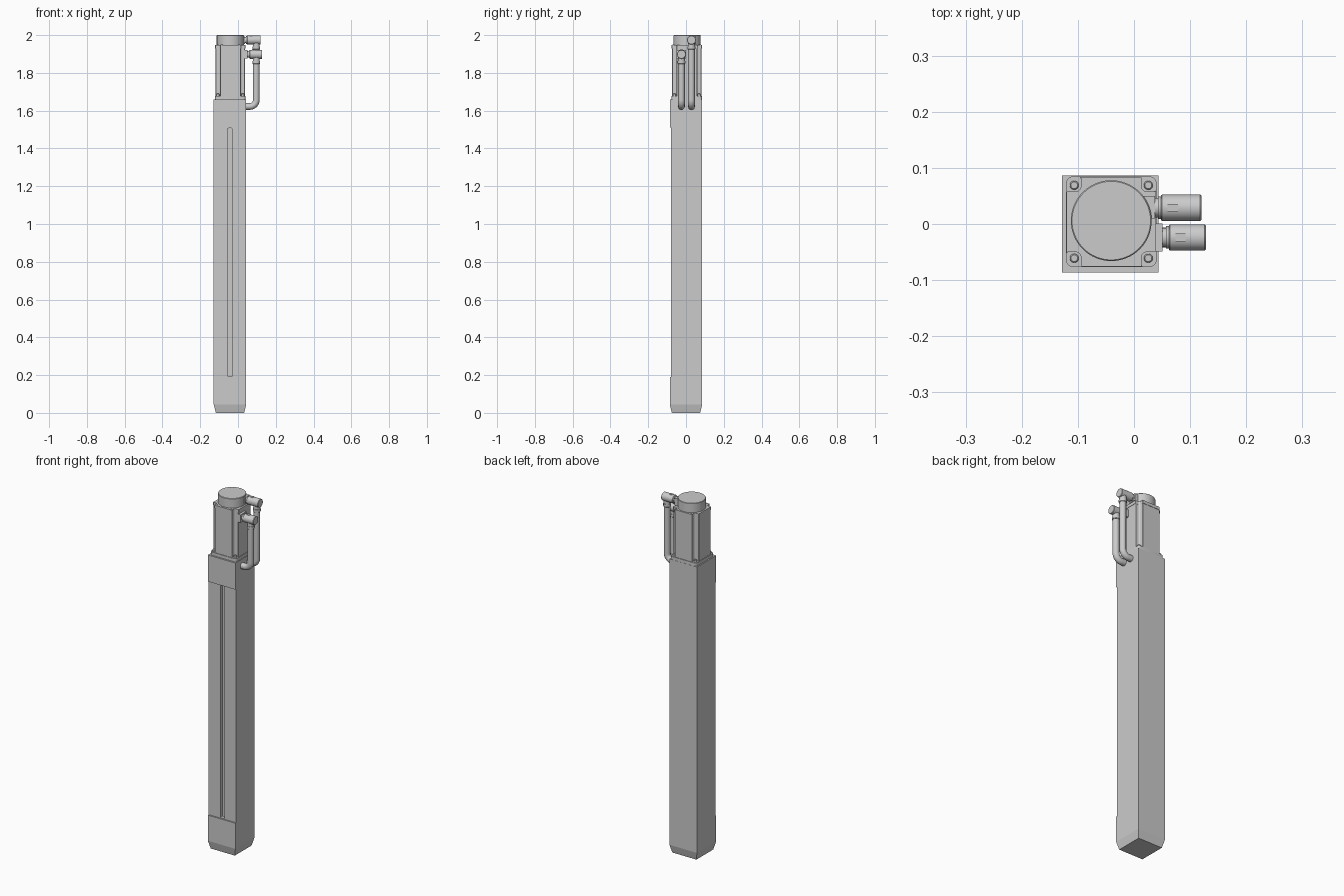
import bpy, bmesh, math
from mathutils import Vector

if "Cube" in bpy.data.objects:
    bpy.data.objects.remove(bpy.data.objects["Cube"])

BX, BH = -0.0425, 0.086      # body centre x, half width
MX, MY = -0.0405, 0.004      # motor centre


def add_object(name, bm, smooth=False):
    bmesh.ops.recalc_face_normals(bm, faces=bm.faces)
    me = bpy.data.meshes.new(name)
    bm.to_mesh(me)
    bm.free()
    ob = bpy.data.objects.new(name, me)
    bpy.context.collection.objects.link(ob)
    if smooth:
        shade(ob)
    return ob


def shade(ob):
    bpy.ops.object.select_all(action='DESELECT')
    ob.select_set(True)
    bpy.context.view_layer.objects.active = ob
    bpy.ops.object.shade_smooth_by_angle(angle=math.radians(35))


def prism(name, pts, z0, z1, smooth=False):
    bm = bmesh.new()
    f = bm.faces.new([bm.verts.new((x, y, z0)) for x, y in pts])
    r = bmesh.ops.extrude_face_region(bm, geom=[f])
    top = [v for v in r['geom'] if isinstance(v, bmesh.types.BMVert)]
    bmesh.ops.translate(bm, verts=top, vec=(0, 0, z1 - z0))
    return add_object(name, bm, smooth)


def rounded_rect(cx, cy, hx, hy, r, n=5):
    pts = []
    for k, (sx, sy) in enumerate(((1, 1), (-1, 1), (-1, -1), (1, -1))):
        for i in range(n + 1):
            a = math.pi / 2 * (k + i / n)
            pts.append((cx + sx * (hx - r) + r * math.cos(a),
                        cy + sy * (hy - r) + r * math.sin(a)))
    return pts


def box(name, lo, hi):
    return prism(name, [(lo[0], lo[1]), (hi[0], lo[1]), (hi[0], hi[1]), (lo[0], hi[1])], lo[2], hi[2])


def lathe(name, origin, axis, profile, n=32):
    """Turned part: profile of (distance along axis, radius)."""
    rot = Vector((0, 0, 1)).rotation_difference(Vector(axis))
    bm = bmesh.new()
    rings = [[bm.verts.new(Vector(origin) + rot @ Vector((r * math.cos(2 * math.pi * i / n),
                                                         r * math.sin(2 * math.pi * i / n), d)))
              for i in range(n)] for d, r in profile]
    for a, b in zip(rings, rings[1:]):
        for i in range(n):
            j = (i + 1) % n
            bm.faces.new((a[i], a[j], b[j], b[i]))
    bm.faces.new(rings[0])
    bm.faces.new(rings[-1])
    return add_object(name, bm, True)


# Actuator body: rings of (z, front y, inset), with chamfered foot and recessed front
rings = [(0, -0.086, 0.011), (0.02, -0.086, 0.006), (0.045, -0.086, 0), (0.19, -0.086, 0),
         (0.19, -0.079, 0), (1.51, -0.079, 0), (1.51, -0.086, 0), (1.66, -0.086, 0)]
bm = bmesh.new()
loops = []
for z, yf, ins in rings:
    w = BH - ins
    loops.append([bm.verts.new(p) for p in ((BX - w, yf + ins, z), (BX + w, yf + ins, z),
                                            (BX + w, w, z), (BX - w, w, z))])
for a, b in zip(loops, loops[1:]):
    for i in range(4):
        j = (i + 1) % 4
        bm.faces.new((a[i], a[j], b[j], b[i]))
bm.faces.new(loops[0])
bm.faces.new(loops[-1])
bmesh.ops.remove_doubles(bm, verts=bm.verts, dist=1e-5)
body = add_object("actuator_body", bm)

# Long slot in the front
cutter = prism("slot_cutter", rounded_rect(BX, 0.85, 0.013, 0.657, 0.006), 0, 0.05)
cutter.rotation_euler = (math.pi / 2, 0, 0)
cutter.location.y = -0.061
cutter.hide_render = True
cutter.hide_set(True)
mod = body.modifiers.new("slot", 'BOOLEAN')
mod.operation = 'DIFFERENCE'
mod.solver = 'EXACT'
mod.object = cutter

# Motor flange and housing with open corner pockets
prism("motor_flange", rounded_rect(MX, MY, 0.081, 0.081, 0.014), 1.66, 1.678, True)


def cross(h, p, r, n=4):
    """Square of half width h with rounded pockets starting at p in each corner."""
    pts = []
    quarter = [(h, p + 0.002), (h - 0.002, p)]
    for i in range(n + 1):
        a = -math.pi / 2 - math.pi / 2 * i / n
        quarter.append((p + r + r * math.cos(a), p + r + r * math.sin(a)))
    quarter += [(p, h - 0.002), (p - 0.002, h)]
    for k in range(4):
        c, s = round(math.cos(k * math.pi / 2)), round(math.sin(k * math.pi / 2))
        pts += [(MX + c * x - s * y, MY + s * x + c * y) for x, y in quarter]
    return pts


prism("motor_housing", cross(0.078, 0.053, 0.009), 1.678, 1.93, True)
prism("motor_end_plate", cross(0.080, 0.054, 0.009), 1.93, 1.947, True)
lathe("motor_cap", (MX, 0.006, 1.94), (0, 0, 1), [(0, 0.072), (0.058, 0.072), (0.06, 0.070)], 64)

# Flange bolts and end plate screws
for sx in (-1, 1):
    for sy in (-1, 1):
        lathe("flange_bolt", (MX + sx * 0.066, MY + sy * 0.065, 1.675), (0, 0, 1),
              [(0, 0.008), (0.013, 0.008), (0.015, 0.006)], 16)
        lathe("end_plate_screw", (MX + sx * 0.046, MY + sy * 0.072, 1.945), (0, 0, 1),
              [(0, 0.004), (0.004, 0.004)], 12)

# Connectors with key tab, cable gland and cable curving into the body
box("upper_connector_base", (0.015, 0.010, 1.952), (0.037, 0.050, 1.992))
box("lower_connector_base", (0.013, -0.049, 1.876), (0.051, 0.001, 1.92))
for part, y, z, x0, x1, neck in (("upper", 0.029, 1.974, 0.048, 0.120, 0.03),
                                 ("lower", -0.024, 1.898, 0.062, 0.128, 0.045)):
    lathe(part + "_connector", (0, y, z), (1, 0, 0),
          [(neck, 0.017), (x0 - 0.005, 0.017), (x0 - 0.005, 0.020), (x0, 0.020),
           (x0, 0.022), (x0 + 0.002, 0.0235), (x1 - 0.002, 0.0235), (x1, 0.0215)])
    box(part + "_key_tab", (x0 + 0.012, y - 0.007, z + 0.018), (x0 + 0.030, y + 0.007, z + 0.025))
    lathe(part + "_cable_gland", (0.097, y, z), (0, 0, -1),
          [(0, 0.018), (0.034, 0.018), (0.034, 0.0205), (0.048, 0.0205), (0.050, 0.019)], 24)
    path = [(0.097, y, z - 0.03), (0.097, y, 1.657)]
    for i in range(1, 9):
        a = math.pi / 2 * i / 8
        path.append((0.062 + 0.035 * math.cos(a), y, 1.657 - 0.035 * math.sin(a)))
    path.append((0.035, y, 1.622))
    cu = bpy.data.curves.new(part + "_cable", 'CURVE')
    cu.dimensions = '3D'
    cu.bevel_depth = 0.0175
    cu.bevel_resolution = 4
    cu.use_fill_caps = True
    sp = cu.splines.new('POLY')
    sp.points.add(len(path) - 1)
    for pt, co in zip(sp.points, path):
        pt.co = (*co, 1)
    cable = bpy.data.objects.new(part + "_cable", cu)
    bpy.context.collection.objects.link(cable)
    bpy.ops.object.select_all(action='DESELECT')
    cable.select_set(True)
    bpy.context.view_layer.objects.active = cable
    bpy.ops.object.convert(target='MESH')
    shade(bpy.context.view_layer.objects.active)
